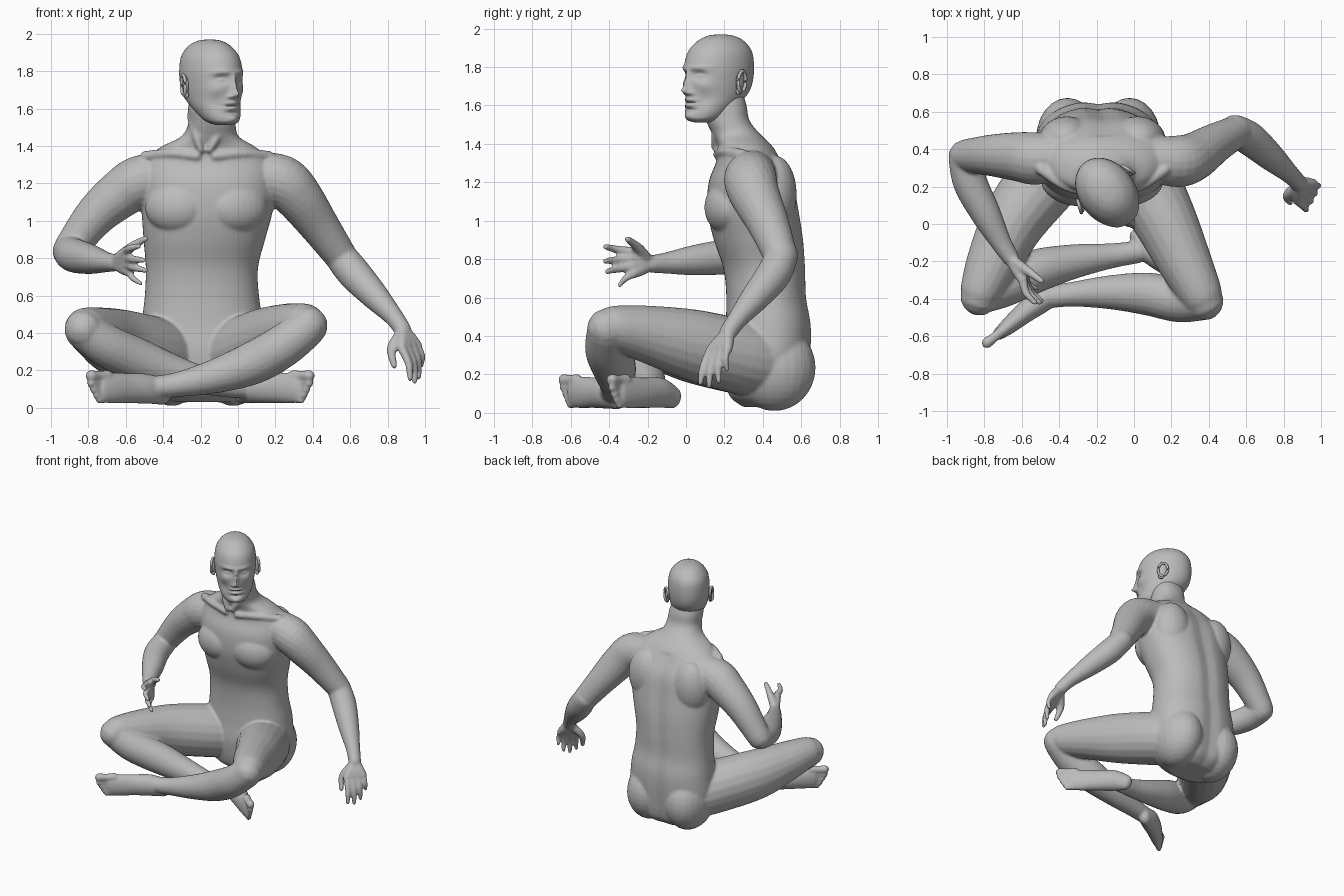
import bpy, bmesh, math
from mathutils import Vector, Matrix

skin = bpy.data.materials.new("grey skin")
skin.diffuse_color = (0.5, 0.5, 0.5, 1)


def spline(rows, n):
    """Smooth interpolation through rows of equal length."""
    out, last = [], len(rows) - 1
    for i in range(last):
        p = [rows[max(0, min(last, i + k))] for k in (-1, 0, 1, 2)]
        for j in range(n):
            t = j / n
            out.append([0.5 * (2 * b + (c - a) * t + (2 * a - 5 * b + 4 * c - d) * t * t
                        + (3 * b - a - 3 * c + d) * t ** 3) for a, b, c, d in zip(*p)])
    return out + [list(rows[-1])]


def skin_rings(bm, rings):
    """Bridge closed rings of points and cap both ends."""
    vs = [[bm.verts.new(p) for p in r] for r in rings]
    n = len(vs[0])
    for a, b in zip(vs, vs[1:]):
        for i in range(n):
            bm.faces.new((a[i], a[(i + 1) % n], b[(i + 1) % n], b[i]))
    bm.faces.new(vs[0][::-1])
    bm.faces.new(vs[-1])


def tube(bm, rows, seg=20, n=5):
    """Round-ended limb; rows are x, y, z, sideways radius, upward radius."""
    pts = spline([tuple(r) if len(r) == 5 else (*r, r[3]) for r in rows], n)
    cs = [Vector(p[:3]) for p in pts]
    ref = Vector((0, 0, 1))
    if abs((cs[-1] - cs[0]).normalized().z) > 0.85:
        ref = Vector((0, 1, 0))
    rings = []

    def ring(c, t, ra, rb):
        s = t.cross(ref).normalized()
        u = s.cross(t)
        rings.append([c + s * ra * math.cos(a) + u * rb * math.sin(a)
                      for a in (2 * math.pi * k / seg for k in range(seg))])

    last = len(cs) - 1
    for i, (c, p) in enumerate(zip(cs, pts)):
        t = (cs[min(i + 1, last)] - cs[max(i - 1, 0)]).normalized()
        ra, rb = p[3], p[4]
        caps = [math.radians(a) for a in (80, 55, 28)]
        if i == 0:
            for a in caps:
                ring(c - t * min(ra, rb) * math.sin(a), t, ra * math.cos(a), rb * math.cos(a))
        ring(c, t, ra, rb)
        if i == last:
            for a in caps[::-1]:
                ring(c + t * min(ra, rb) * math.sin(a), t, ra * math.cos(a), rb * math.cos(a))
    skin_rings(bm, rings)


def blob(bm, c, r, yaw=0):
    m = Matrix.Translation(c) @ Matrix.Rotation(yaw, 4, 'Z') @ Matrix.Diagonal((*r, 1))
    bmesh.ops.create_uvsphere(bm, u_segments=24, v_segments=16, radius=1, matrix=m)


def hand(bm, wrist, k_index, k_pinky, tips, back, thumb, r=0.021):
    """Palm, four bent fingers and a thumb."""
    wrist, a, b, back = map(Vector, (wrist, k_index, k_pinky, back))
    for k, tip in enumerate(tips):
        knuckle, tip = a.lerp(b, k / 3), Vector(tip)
        fr = r * (0.85 if k == 3 else 1)
        tube(bm, [(*wrist.lerp(knuckle, 0.1), 0.034), (*wrist.lerp(knuckle, 0.6), 0.033),
                  (*knuckle, 0.027)], 12, 3)
        tube(bm, [(*knuckle, fr * 1.15), (*(knuckle.lerp(tip, 0.5) + back * 0.018), fr),
                  (*tip, fr * 0.72)], 12, 4)
    tube(bm, thumb, 12, 4)


def foot(bm, rows, toe_dir, tip):
    """Foot resting on its outer edge, big toe on top."""
    tube(bm, rows)
    d = Vector(toe_dir).normalized()
    for k, (z, r) in enumerate(((0.172, 0.031), (0.131, 0.023), (0.099, 0.022), (0.069, 0.021), (0.042, 0.02))):
        end = Vector((tip[0], tip[1], z)) - d * 0.018 * max(0, k - 1)
        tube(bm, [(*(end - d * 0.11), r), (*(end - d * 0.05), r * 0.85), (*end, r)], 12, 3)


def finish(name, bm):
    bmesh.ops.recalc_face_normals(bm, faces=bm.faces)
    me = bpy.data.meshes.new(name)
    bm.to_mesh(me)
    bm.free()
    ob = bpy.data.objects.new(name, me)
    bpy.context.collection.objects.link(ob)
    bpy.context.view_layer.objects.active = ob
    ob.select_set(True)
    return ob


body = bmesh.new()

# torso and neck: z, centre x, centre y, half width, half depth
torso = [(0.03, -.19, .42, .18, .12), (0.1, -.19, .42, .28, .2), (0.28, -.19, .42, .335, .23),
         (0.45, -.19, .43, .325, .225), (0.6, -.193, .42, .305, .21), (0.75, -.193, .41, .30, .215),
         (0.9, -.18, .38, .325, .235), (1.05, -.165, .352, .35, .24), (1.2, -.16, .34, .36, .222),
         (1.31, -.16, .33, .34, .172), (1.39, -.16, .305, .26, .142), (1.45, -.15, .262, .155, .125),
         (1.52, -.14, .218, .126, .113), (1.6, -.145, .2, .122, .115), (1.68, -.15, .19, .1, .1)]
rings = []
for z, cx, cy, rx, ry in spline(torso, 5):
    ring = []
    for k in range(64):
        a = 2 * math.pi * k / 64
        c, s = math.cos(a), math.sin(a)
        groove = 0.07 if z < 1.35 else 0
        g = 1 - groove * math.exp(-((a - math.pi / 2) / 0.13) ** 2)
        ring.append((cx + rx * math.copysign(abs(c) ** 0.88, c),
                     cy + ry * g * math.copysign(abs(s) ** 0.88, s), z))
    rings.append(ring)
skin_rings(body, rings)

# mirrored muscles about the torso centre line
for s in (-1, 1):
    blob(body, (-.17 + s * .165, .205, 1.07), (.165, .105, .135), s * .25)   # chest
    blob(body, (-.17 + s * .2, .46, 1.14), (.14, .115, .2), s * -.2)          # shoulder blade
    blob(body, (-.19 + s * .165, .46, .235), (.168, .215, .225))              # buttock
    tube(body, [(-.15 + s * .1, .2, 1.56, .025), (-.165 + s * .06, .155, 1.46, .022),
                (-.175 + s * .025, .15, 1.38, .018)], 12)                     # neck tendon
    tube(body, [(-.17 + s * .05, .165, 1.345, .025), (-.165 + s * .2, .2, 1.36, .024),
                (-.165 + s * .33, .29, 1.345, .03)], 12)                      # collar bone

# arm reaching outward
tube(body, [(.08, .35, 1.25, .12), (.23, .335, 1.215, .138), (.32, .36, 1.13, .13),
            (.43, .43, .98, .108), (.55, .495, .81, .087)])
tube(body, [(.54, .5, .82, .085), (.62, .455, .72, .09), (.73, .36, .6, .075),
            (.83, .27, .49, .052), (.88, .22, .42, .046)])
hand(body, (.88, .22, .42), (.875, .125, .32), (.96, .215, .33),
     [(.92, .075, .155), (.945, .12, .14), (.965, .17, .165), (.98, .215, .225)], (.8, -.6, 0),
     [(.865, .2, .39, .03), (.82, .15, .315, .026), (.835, .115, .225, .017)])

# arm bent forward
tube(body, [(-.38, .36, 1.25, .12), (-.52, .35, 1.21, .14), (-.62, .36, 1.15, .132),
            (-.76, .367, 1.03, .112), (-.9, .365, .85, .088)])
tube(body, [(-.905, .36, .84, .088), (-.875, .22, .815, .092), (-.79, .05, .795, .08),
            (-.71, -.1, .78, .056), (-.66, -.18, .775, .046)])
hand(body, (-.66, -.18, .775), (-.595, -.3, .84), (-.58, -.275, .725),
     [(-.53, -.42, .865), (-.505, -.42, .79), (-.495, -.41, .735), (-.52, -.345, .665)], (-.8, -.5, 0),
     [(-.64, -.2, .8, .03), (-.57, -.25, .86, .026), (-.495, -.305, .905, .017)])

# thighs
tube(body, [(-.06, .42, .26, .19), (.03, .27, .295, .195), (.16, .03, .355, .172, .185),
            (.27, -.2, .41, .145, .15), (.35, -.36, .44, .12), (.375, -.41, .44, .105)])
tube(body, [(-.33, .42, .26, .19), (-.46, .26, .295, .195), (-.64, .02, .345, .172, .185),
            (-.75, -.2, .395, .145), (-.81, -.34, .42, .118), (-.825, -.385, .42, .105)])

# shins
tube(body, [(.37, -.41, .43, .105), (.24, -.41, .33, .115), (.08, -.375, .24, .115),
            (-.12, -.365, .17, .092), (-.32, -.375, .125, .067), (-.45, -.39, .11, .06)])
tube(body, [(-.82, -.375, .41, .105), (-.7, -.33, .33, .115), (-.52, -.25, .25, .115),
            (-.32, -.2, .18, .092), (-.12, -.17, .13, .067), (.02, -.15, .11, .06)])

# feet
foot(body, [(-.4, -.355, .075, .045, .06), (-.48, -.4, .1, .065, .08), (-.58, -.47, .105, .058, .08),
            (-.67, -.545, .107, .045, .083), (-.72, -.585, .107, .034, .08)], (-.8, -.62, 0), (-.785, -.635))
foot(body, [(.02, -.07, .08, .045, .06), (.08, -.14, .105, .065, .08), (.18, -.22, .105, .058, .08),
            (.27, -.295, .107, .045, .083), (.32, -.335, .107, .034, .08)], (.75, -.65, 0), (.38, -.385))

# blend the body parts into one surface
ob = finish("body", body)
rm = ob.modifiers.new("blend", 'REMESH')
rm.mode, rm.voxel_size, rm.use_smooth_shade = 'VOXEL', 0.0095, True
sm = ob.modifiers.new("soften", 'SMOOTH')
sm.factor, sm.iterations = 0.5, 5
bpy.ops.object.convert(target='MESH')
ob.data.materials.clear()
ob.data.materials.append(skin)
ob.select_set(False)

# head: z, centre forward, half width, half depth, in a frame turned to one side
yaw = Matrix.Translation((-.14, .165, 0)) @ Matrix.Rotation(math.radians(37), 4, 'Z')
skull = [(1.97, -.02, .01, .015), (1.962, -.02, .055, .075), (1.935, -.02, .1, .132), (1.88, -.015, .138, .18),
         (1.8, -.008, .151, .198), (1.72, -.003, .147, .195), (1.66, .01, .138, .178), (1.6, .045, .123, .142),
         (1.55, .08, .1, .108), (1.525, .1, .075, .082), (1.512, .105, .035, .04)]
# face relief: side, height, push, side spread, height spread
face = [(.062, 1.757, -.026, .034, .022), (.062, 1.754, .014, .02, .01), (.06, 1.795, .01, .05, .014),
        (.09, 1.7, .008, .03, .03), (.085, 1.63, -.012, .03, .04), (0, 1.76, .012, .014, .03),
        (0, 1.71, .026, .016, .03), (0, 1.675, .042, .019, .02), (.024, 1.664, .016, .011, .011),
        (0, 1.63, .012, .036, .012), (0, 1.615, -.014, .04, .005), (0, 1.6, .012, .032, .01),
        (0, 1.577, -.01, .045, .01), (0, 1.545, .014, .035, .018)]
head = bmesh.new()
rings = []
for z, cf, rs, rf in spline(skull, 12):
    ring = []
    for k in range(128):
        a = 2 * math.pi * k / 128
        s, f = rs * math.cos(a), rf * math.sin(a)
        if f > 0:
            for fs, fz, push, ss, sz in face:
                f += push * math.exp(-((abs(s) - fs) / ss) ** 2 - ((z - fz) / sz) ** 2)
        ring.append(yaw @ Vector((s, -(cf + f), z)))
    rings.append(ring)
skin_rings(head, rings)
ob = finish("head", head)
ob.data.materials.append(skin)
bpy.ops.object.shade_smooth_by_angle(angle=math.radians(60))
ob.select_set(False)

# ears
for s, name in ((-1, "right_ear"), (1, "left_ear")):
    ear = bmesh.new()
    blob(ear, (0, 0, 0), (.013, .034, .055))
    tube(ear, [(s * .012, .0 - .034 * math.cos(a), .055 * math.sin(a) + .002, .009)
               for a in (math.radians(d) for d in range(-80, 261, 34))][:-1], 10, 3)
    blob(ear, (0, -.005, -.05), (.013, .02, .02))
    ear.transform(yaw @ Matrix.Translation((s * .153, .03, 1.722))
                  @ Matrix.Rotation(s * .35, 4, 'Z') @ Matrix.Rotation(-.15, 4, 'X'))
    ob = finish(name, ear)
    ob.data.materials.append(skin)
    bpy.ops.object.shade_smooth_by_angle(angle=math.radians(60))
    ob.select_set(False)
